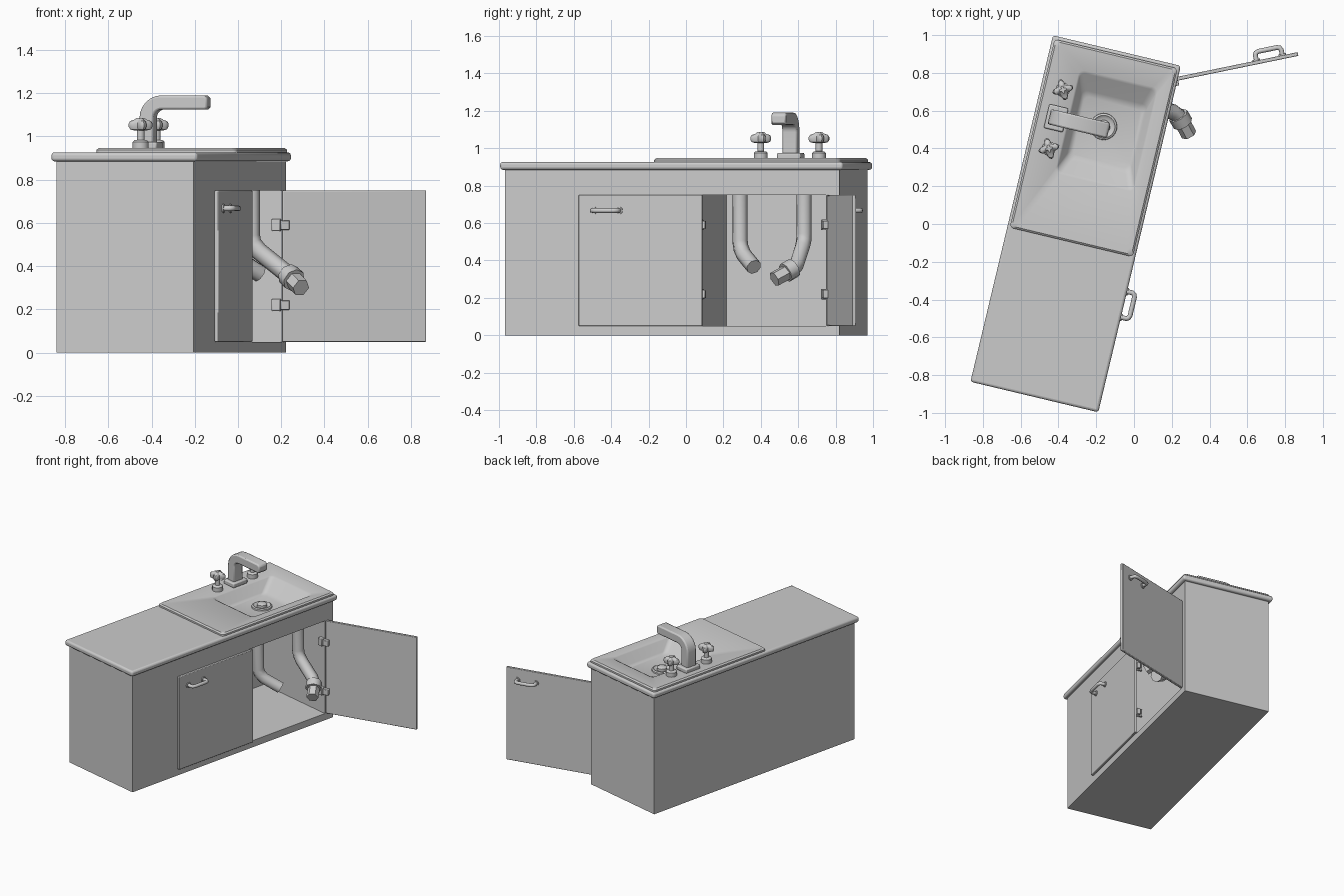
import bpy, bmesh, math
from mathutils import Matrix, Vector

if "Cube" in bpy.data.objects:
    bpy.data.objects.remove(bpy.data.objects["Cube"])

# The whole unit is turned: local +x is the cabinet front, local +y its length
BASE = Matrix.Translation((-0.309, 0.001, 0)) @ Matrix.Rotation(math.radians(-13.4), 4, 'Z')


def finish(name, bm, mat=BASE, bevel=0, seg=2, smooth=True):
    bmesh.ops.recalc_face_normals(bm, faces=bm.faces)
    me = bpy.data.meshes.new(name)
    bm.to_mesh(me)
    bm.free()
    ob = bpy.data.objects.new(name, me)
    bpy.context.collection.objects.link(ob)
    ob.matrix_world = mat
    if bevel:
        m = ob.modifiers.new("bevel", 'BEVEL')
        m.width, m.segments = bevel, seg
    if smooth:
        select(ob)
        bpy.ops.object.shade_smooth_by_angle(angle=math.radians(40))
    return ob


def select(ob):
    bpy.ops.object.select_all(action='DESELECT')
    ob.select_set(True)
    bpy.context.view_layer.objects.active = ob


def box(name, x, y, z, mat=BASE, bevel=0, seg=2):
    bm = bmesh.new()
    c = Vector(((x[0] + x[1]) / 2, (y[0] + y[1]) / 2, (z[0] + z[1]) / 2))
    s = Matrix.Diagonal((x[1] - x[0], y[1] - y[0], z[1] - z[0], 1))
    bmesh.ops.create_cube(bm, size=1, matrix=Matrix.Translation(c) @ s)
    return finish(name, bm, mat, bevel, seg, bevel > 0)


def loft(name, rings, mat=BASE, cap_start=True):
    bm = bmesh.new()
    vs = [[bm.verts.new(p) for p in r] for r in rings]
    n = len(vs[0])
    for a, b in zip(vs, vs[1:]):
        for i in range(n):
            bm.faces.new((a[i], a[(i + 1) % n], b[(i + 1) % n], b[i]))
    if cap_start:
        bm.faces.new(vs[0])
    bm.faces.new(vs[-1])
    return finish(name, bm, mat)


def lathe(name, x, y, prof, n=20):
    ang = [2 * math.pi * i / n for i in range(n)]
    return loft(name, [[(x + r * math.cos(a), y + r * math.sin(a), z) for a in ang] for r, z in prof])


def round_rect(x0, x1, y0, y1, r, z):
    pts = []
    for k, (cx, cy) in enumerate(((x1 - r, y1 - r), (x0 + r, y1 - r), (x0 + r, y0 + r), (x1 - r, y0 + r))):
        for i in range(6):
            a = math.pi / 2 * (k + i / 5)
            pts.append((cx + r * math.cos(a), cy + r * math.sin(a), z))
    return pts


def tube(name, pts, radius, mat=BASE, res=2):
    cu = bpy.data.curves.new(name, 'CURVE')
    cu.dimensions = '3D'
    cu.bevel_depth, cu.bevel_resolution, cu.use_fill_caps = radius, res, True
    sp = cu.splines.new('POLY')
    sp.points.add(len(pts) - 1)
    for p, co in zip(sp.points, pts):
        p.co = (*co, 1)
    ob = bpy.data.objects.new(name, cu)
    bpy.context.collection.objects.link(ob)
    ob.matrix_world = mat
    select(ob)
    bpy.ops.object.convert(target='MESH')
    bpy.ops.object.shade_smooth_by_angle(angle=math.radians(50))
    return bpy.context.view_layer.objects.active


def cut(ob, cutter):
    m = ob.modifiers.new("cut", 'BOOLEAN')
    m.operation, m.object, m.solver = 'DIFFERENCE', cutter, 'EXACT'
    cutter.hide_render = True
    cutter.display_type = 'WIRE'


# Cabinet carcass and worktop, hollowed behind the open door and under the basin
cabinet = box("cabinet", (-0.326, 0.326), (-0.919, 0.919), (0, 0.886))
worktop = box("worktop", (-0.348, 0.348), (-0.9425, 0.9425), (0.885, 0.926), bevel=0.014, seg=3)
cupboard_cut = box("cupboard_cutter", (-0.305, 0.4), (0.15, 0.845), (0.05, 0.75))
basin_cut = box("basin_cutter", (-0.162, 0.252), (0.243, 0.792), (0.825, 1.0))
cut(cabinet, cupboard_cut)
cut(cabinet, basin_cut)
cut(worktop, basin_cut)
for ob in (cabinet, worktop):
    select(ob)
    bpy.ops.object.convert(target='MESH')
for ob in (cupboard_cut, basin_cut):
    bpy.data.objects.remove(ob)

# Inset sink with drainer and sloping basin
loft("sink", [round_rect(*r) for r in (
    (-0.335, 0.335, -0.10, 0.925, 0.02, 0.922),
    (-0.335, 0.335, -0.10, 0.925, 0.02, 0.938),
    (-0.325, 0.325, -0.09, 0.915, 0.02, 0.947),
    (-0.31, 0.31, -0.075, 0.90, 0.02, 0.946),
    (-0.17, 0.26, 0.235, 0.80, 0.03, 0.942),
    (-0.16, 0.25, 0.25, 0.785, 0.03, 0.935),
    (-0.13, 0.225, 0.32, 0.70, 0.03, 0.86),
    (-0.11, 0.205, 0.35, 0.67, 0.03, 0.848))], cap_start=False)

# Drain ring and plug
lathe("drain", 0.025, 0.535, ((0.072, 0.84), (0.07, 0.858), (0.06, 0.864), (0.05, 0.855),
                              (0.035, 0.853), (0.035, 0.872), (0.025, 0.88)), 24)

# Faucet base and bent rectangular spout
FX, FY = -0.23, 0.52
box("faucet_base", (FX - 0.052, FX + 0.052), (FY - 0.065, FY + 0.065), (0.94, 0.975), bevel=0.008)
quarter = [math.pi / 2 * i / 6 for i in range(7)]
outer = [(-0.162 - 0.105 * math.cos(a), 1.085 + 0.105 * math.sin(a)) for a in quarter]
inner = [(-0.162 - 0.038 * math.cos(a), 1.085 + 0.04 * math.sin(a)) for a in reversed(quarter)]
side = [(-0.267, 0.965)] + outer + [(0.04, 1.19), (0.056, 1.178), (0.056, 1.135), (0.046, 1.125)] + inner + [(-0.20, 0.965)]
bm = bmesh.new()
face = bm.faces.new([bm.verts.new((x, FY - 0.041, z)) for x, z in side])
ext = bmesh.ops.extrude_face_region(bm, geom=[face])
bmesh.ops.translate(bm, vec=(0, 0.082, 0), verts=[g for g in ext["geom"] if isinstance(g, bmesh.types.BMVert)])
spout = finish("faucet_spout", bm, bevel=0.009)
spout.modifiers["bevel"].limit_method = 'ANGLE'
spout.modifiers["bevel"].angle_limit = math.radians(50)

# Two taps with four-lobed handles
for tag, ty in (("left", FY - 0.165), ("right", FY + 0.155)):
    lathe("tap_base_" + tag, FX, ty, ((0.037, 0.94), (0.037, 0.975), (0.03, 0.982), (0.018, 0.984),
                                      (0.018, 1.04)), 16)
    rings = []
    for k, z in ((0.5, 1.027), (0.88, 1.033), (1, 1.045), (1, 1.06), (0.88, 1.071), (0.5, 1.078), (0.35, 1.086)):
        lobes = [(2 * math.pi * i / 32, (0.043 + 0.014 * math.cos(8 * math.pi * i / 32)) * k) for i in range(32)]
        rings.append([(FX + r * math.cos(a + 0.5), ty + r * math.sin(a + 0.5), z) for a, r in lobes])
    loft("tap_handle_" + tag, rings)

# Doors: one closed, one swung open, each hung on its +y edge
for tag, hy, swing in (("closed", 0.169, 0), ("open", 0.852, 115)):
    mat = BASE @ Matrix.Translation((0.327, hy, 0)) @ Matrix.Rotation(math.radians(swing), 4, 'Z')
    box("door_" + tag, (0, 0.02), (-0.678, 0), (0.05, 0.75), mat, bevel=0.004)
    a, b, z = -0.595, -0.455, 0.667
    tube("door_handle_" + tag, [(0.015, a, z), (0.05, a, z), (0.061, a + 0.006, z), (0.066, a + 0.02, z),
                                (0.066, b - 0.02, z), (0.061, b - 0.006, z), (0.05, b, z), (0.015, b, z)], 0.013, mat)
    for i, y in enumerate((a, b)):
        tube(f"handle_foot_{tag}_{i}", [(0.015, y, z), (0.027, y, z)], 0.02, mat, 4)
    # Hinges: door leaf and cabinet block
    for i, hz in enumerate((0.22, 0.59)):
        box(f"hinge_leaf_{tag}_{i}", (-0.026, 0.002), (-0.028, 0.012), (hz - 0.022, hz + 0.022), mat, bevel=0.004)
        box(f"hinge_block_{tag}_{i}", (0.282, 0.322), (hy - 0.035, hy - 0.004), (hz - 0.028, hz + 0.028), bevel=0.004)

# Loose waste pipes under the sink
tube("pipe_left", [(0.20, 0.344, 0.77), (0.20, 0.344, 0.50), (0.208, 0.351, 0.465), (0.23, 0.372, 0.43),
                   (0.315, 0.447, 0.365)], 0.042)
tube("pipe_right", [(0.214, 0.699, 0.77), (0.214, 0.699, 0.54), (0.222, 0.699, 0.505), (0.25, 0.698, 0.47),
                    (0.365, 0.695, 0.38), (0.40, 0.68, 0.357), (0.425, 0.655, 0.34)], 0.042)
tube("pipe_collar", [(0.395, 0.684, 0.36), (0.43, 0.648, 0.335)], 0.055)
tube("pipe_end", [(0.42, 0.66, 0.34), (0.475, 0.598, 0.30)], 0.042, res=1)
